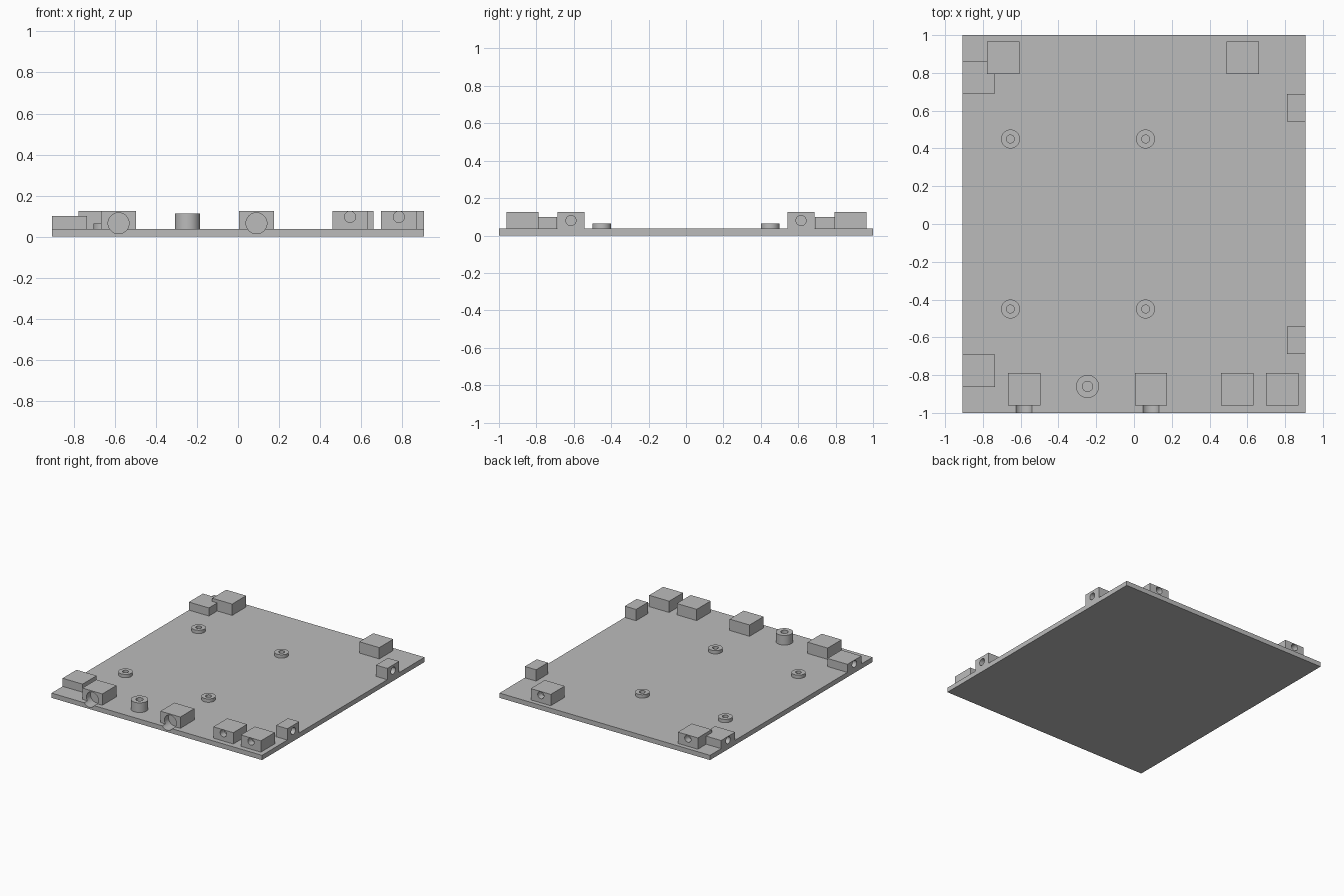
import bpy
from math import radians
from mathutils import Vector

cube = bpy.data.objects.get("Cube")
if cube:
    bpy.data.objects.remove(cube, do_unlink=True)

HALF_X, HALF_Y, TOP = 0.907, 1.0, 0.037   # base plate half sizes and upper surface
TALL, LOW = 0.125, 0.10                   # heights of the two kinds of block
BLOCK = 0.172                             # block side length
DEPTH = 0.05                              # depth of the round sockets

grey = bpy.data.materials.new("light_grey")
grey.use_nodes = True
grey.diffuse_color = (0.5, 0.5, 0.5, 1)
grey.node_tree.nodes["Principled BSDF"].inputs["Base Color"].default_value = (0.5, 0.5, 0.5, 1)


def box(name, x, y, z0, z1, sx, sy):
    bpy.ops.mesh.primitive_cube_add(size=1, location=(x, y, (z0 + z1) / 2))
    ob = bpy.context.object
    ob.name = name
    ob.scale = (sx, sy, z1 - z0)
    bpy.ops.object.transform_apply(location=False, rotation=False, scale=True)
    ob.data.materials.append(grey)
    return ob


def cylinder(name, start, end, radius):
    start, end = Vector(start), Vector(end)
    axis = end - start
    bpy.ops.mesh.primitive_cylinder_add(
        vertices=48, radius=radius, depth=axis.length, location=(start + end) / 2,
        rotation=axis.to_track_quat("Z", "Y").to_euler())
    ob = bpy.context.object
    ob.name = name
    ob.data.materials.append(grey)
    return ob


def cut(cutter, *targets):
    """Subtract the cutter from each target, then discard it."""
    for ob in targets:
        mod = ob.modifiers.new("cut", "BOOLEAN")
        mod.operation, mod.solver, mod.object = "DIFFERENCE", "EXACT", cutter
        bpy.context.view_layer.objects.active = ob
        bpy.ops.object.modifier_apply(modifier=mod.name)
    bpy.data.objects.remove(cutter, do_unlink=True)


def socket_block(name, x, y, height, side, z, sx=BLOCK, sy=BLOCK):
    """Block with a small round socket in the face pointing along side."""
    ob = box(name, x, y, TOP, height, sx, sy)
    side = Vector(side)
    face = Vector((x + side.x * sx / 2, y + side.y * sy / 2, z))
    cut(cylinder("cutter", face - side * DEPTH, face + side * 0.02, 0.027), ob)
    return ob


def boss(name, x, y, top, radius, hole):
    """Upright round post with a bore."""
    ob = cylinder(name, (x, y, TOP), (x, y, top), radius)
    cut(cylinder("cutter", (x, y, TOP - 0.01), (x, y, top + 0.01), hole), ob)
    parts.append(ob)


base = box("base_plate", 0, 0, 0, TOP, 2 * HALF_X, 2 * HALF_Y)
parts = [base]

# Front blocks whose large sockets also groove the plate edge
front_y = -0.875
for name, x in (("front_right_block", -0.582), ("front_middle_block", 0.09)):
    block = box(name, x, front_y, TOP, TALL, BLOCK, BLOCK)
    inner = front_y - BLOCK / 2 + DEPTH
    cut(cylinder("cutter", (x, inner, 0.065), (x, -HALF_Y - 0.02, 0.065), 0.051), block, base)
    parts.append(block)

# Front and back blocks with small sockets
for name, x, y in (("front_left_inner_block", 0.546, front_y),
                   ("front_left_outer_block", 0.784, front_y),
                   ("back_right_block", -0.692, 0.88),
                   ("back_left_block", 0.575, 0.88)):
    parts.append(socket_block(name, x, y, TALL, (0, 1 if y > 0 else -1, 0), 0.096))

# Mirrored side blocks and mounting bosses
for end, s in (("front", -1), ("back", 1)):
    parts.append(socket_block(end + "_right_side_block", -HALF_X + BLOCK / 2, s * 0.777,
                              LOW, (-1, 0, 0), 0.07))
    parts.append(socket_block(end + "_left_side_block", HALF_X - 0.0485, s * 0.615,
                              TALL, (1, 0, 0), 0.08, 0.097, 0.146))
    boss(end + "_right_boss", -0.654, s * 0.45, 0.063, 0.05, 0.021)
    boss(end + "_left_boss", 0.061, s * 0.45, 0.063, 0.05, 0.021)

# Tall post at the front
boss("front_post", -0.246, -0.86, 0.112, 0.061, 0.027)

# Smooth the round walls, keep every edge crisp
bpy.ops.object.select_all(action="DESELECT")
for ob in parts:
    ob.select_set(True)
bpy.context.view_layer.objects.active = base
bpy.ops.object.shade_smooth_by_angle(angle=radians(30))
